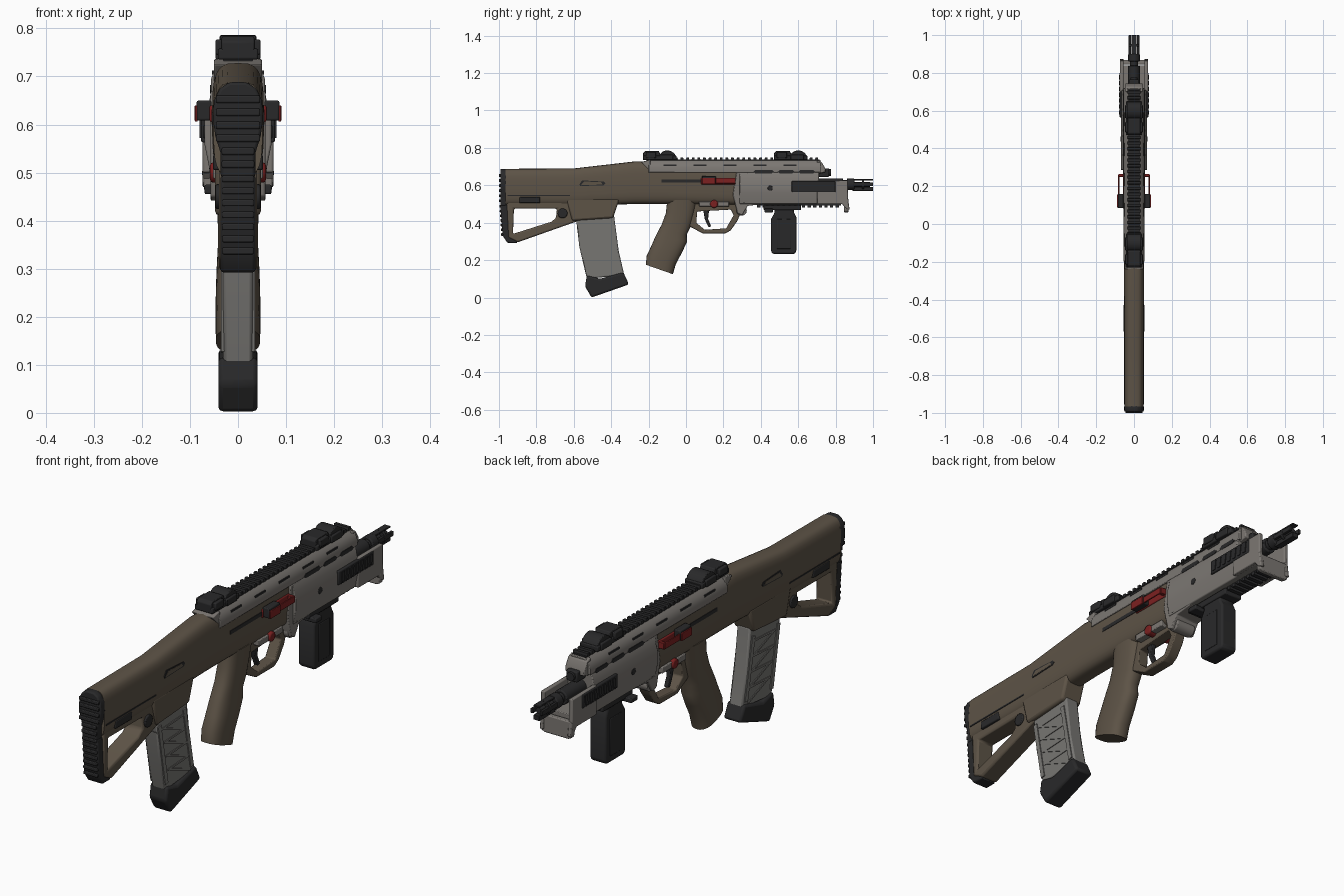
import bpy, bmesh, math
from mathutils import Vector

cube = bpy.data.objects.get("Cube")
if cube:
    bpy.data.objects.remove(cube, do_unlink=True)


def material(name, r, g, b):
    m = bpy.data.materials.new(name)
    m.use_nodes = True
    m.diffuse_color = (r, g, b, 1)
    m.node_tree.nodes["Principled BSDF"].inputs["Base Color"].default_value = (r, g, b, 1)
    return m


BROWN = material("earth brown", .11, .087, .062)
GREY = material("warm grey", .2, .185, .17)
MAG = material("smoke grey", .185, .18, .17)
BLACK = material("matte black", .022, .022, .023)
RED = material("dark red", .2, .015, .015)


def finish(name, bm, mat, bevel=0, segments=2):
    bmesh.ops.recalc_face_normals(bm, faces=bm.faces)
    mesh = bpy.data.meshes.new(name)
    bm.to_mesh(mesh)
    bm.free()
    mesh.materials.append(mat)
    ob = bpy.data.objects.new(name, mesh)
    bpy.context.collection.objects.link(ob)
    if bevel:
        mod = ob.modifiers.new("Bevel", "BEVEL")
        mod.width, mod.segments, mod.limit_method = bevel, segments, "ANGLE"
    bpy.ops.object.select_all(action="DESELECT")
    ob.select_set(True)
    bpy.context.view_layer.objects.active = ob
    bpy.ops.object.shade_smooth_by_angle(angle=math.radians(35))
    return ob


def extrude(bm, loops, shift):
    # fill outline and holes, then push the face along a direction
    edges = []
    for loop in loops:
        vs = [bm.verts.new(p) for p in loop]
        edges += [bm.edges.new((a, b)) for a, b in zip(vs, vs[1:] + vs[:1])]
    if len(loops) == 1:
        bm.faces.new(list(bm.verts))
    else:
        bmesh.ops.triangle_fill(bm, edges=edges, use_beauty=True, normal=shift)
    res = bmesh.ops.extrude_face_region(bm, geom=list(bm.faces))
    bmesh.ops.translate(bm, vec=shift, verts=[v for v in res["geom"] if isinstance(v, bmesh.types.BMVert)])


def prism(name, outline, x0, x1, mat, bevel=0, hole=None, segments=2):
    """Side outline (y, z) spread across x."""
    bm = bmesh.new()
    loops = [[(x0, y, z) for y, z in lp] for lp in ([outline, hole] if hole else [outline])]
    extrude(bm, loops, Vector((x1 - x0, 0, 0)))
    return finish(name, bm, mat, bevel, segments)


def slab(name, outline, half, mat, bevel=0, hole=None, segments=2):
    return prism(name, outline, -half, half, mat, bevel, hole, segments)


def bar(name, half_profile, y0, y1, mat, bevel=0):
    """Right half of a cross-section (x, z), mirrored and run along y."""
    pts = list(half_profile) + [(-x, z) for x, z in reversed(half_profile)]
    bm = bmesh.new()
    extrude(bm, [[(x, y0, z) for x, z in pts]], Vector((0, y1 - y0, 0)))
    return finish(name, bm, mat, bevel)


def rect(y0, y1, z0, z1):
    return [(y0, z0), (y1, z0), (y1, z1), (y0, z1)]


def pair(name, outline, x0, x1, mat, bevel=0):
    for side, s in (("left", 1), ("right", -1)):
        prism(side + "_" + name, outline, s * x0, s * x1, mat, bevel)


def disc(y, z, r, n=24, a0=0, a1=360):
    steps = n if a1 - a0 == 360 else n + 1
    return [(y + r * math.cos(math.radians(a0 + (a1 - a0) * i / n)),
             z + r * math.sin(math.radians(a0 + (a1 - a0) * i / n))) for i in range(steps)]


def loft(name, rings, mat, power=3.5, upright=False, n=28):
    """Rounded rings (position, low, high, half width, tilt), along y or z."""
    bm = bmesh.new()
    loops = []
    for pos, lo, hi, wide, tilt in rings:
        ring = []
        for i in range(n):
            c, s = math.cos(math.tau * i / n), math.sin(math.tau * i / n)
            x = wide * math.copysign(abs(c) ** (2 / power), c)
            t = (hi - lo) / 2 * math.copysign(abs(s) ** (2 / power), s)
            a, b = (lo + hi) / 2 + t, pos + tilt * t
            ring.append(bm.verts.new((x, a, b) if upright else (x, b, a)))
        loops.append(ring)
    for p, q in zip(loops, loops[1:]):
        for i in range(n):
            bm.faces.new((p[i], p[(i + 1) % n], q[(i + 1) % n], q[i]))
    bm.faces.new(loops[0])
    bm.faces.new(loops[-1])
    return finish(name, bm, mat)


def rod(name, y0, y1, z, r, mat, n=20, bevel=0):
    bm = bmesh.new()
    extrude(bm, [[(x, y0, c) for x, c in disc(0, z, r, n)]], Vector((0, y1 - y0, 0)))
    return finish(name, bm, mat, bevel)


def strip(name, a, b, width, half, mat):
    a, b = Vector(a), Vector(b)
    d = (b - a).normalized() * width / 2
    side = Vector((-d.y, d.x))
    return slab(name, [a + side, b + side, b - side, a - side], half, mat)


# Stock and receiver shell
loft("receiver_shell", [(-.965, .49, .688, .051, 0), (-.6, .49, .69, .052, 0), (-.27, .5, .728, .054, 0),
                        (-.1, .5, .722, .054, 0), (.285, .495, .7, .054, 0)], BROWN)
slab("stock_frame", [(-.96, .53), (-.6, .53), (-.575, .41), (-.9, .295), (-.95, .32)], .04, BROWN, .008,
     [(-.92, .475), (-.925, .34), (-.72, .405), (-.695, .425), (-.69, .475)])
slab("magazine_well", [(-.64, .53), (-.61, .41), (-.39, .425), (-.355, .53)], .048, BROWN, .01)
slab("stock_seam", rect(-.955, -.62, .543, .549), .0525, BLACK)
slab("cheek_panel", rect(-.89, -.78, .505, .538), .0515, BLACK, .004)
slab("stock_latch", disc(-.66, .45, .026), .047, BLACK, .004)
slab("ejection_port", [(-.57, .605), (-.555, .626), (-.44, .62), (-.43, .61), (-.44, .6), (-.565, .596)], .0545, BLACK)
slab("ejection_cover", [(-.56, .605), (-.545, .62), (-.455, .617), (-.445, .604), (-.56, .6)], .0555, BROWN)

# Butt pad with ridges
bar("butt_pad", [(.018, .688), (.038, .675), (.05, .65), (.052, .61), (.047, .575), (.036, .54), (.036, .49)],
    -.993, -.96, BLACK, .006)
slab("butt_pad_lower", [(-.993, .495), (-.955, .495), (-.945, .35), (-.925, .335), (-.9, .292), (-.955, .292),
                        (-.98, .33)], .036, BLACK, .006)
for i in range(6):
    z = .51 + i * .027
    w = .034 if z < .56 else .046
    slab("butt_ridge", rect(-1, -.985, z, z + .015), w, BLACK, .003)
for i in range(7):
    z = .33 + i * .025
    y = -.984 - i * .0016
    slab("lower_ridge", rect(y - .004, y + .02, z, z + .014), .033, BLACK, .003)

# Magazine
slab("magazine", [(-.59, .44), (-.57, .27), (-.53, .1), (-.33, .12), (-.36, .25), (-.385, .44)], .031, MAG, .007)
strip("rear_magazine_rib", (-.572, .39), (-.525, .13), .02, .035, MAG)
strip("front_magazine_rib", (-.405, .4), (-.355, .14), .02, .035, MAG)
for i in range(4):
    z = .37 - i * .062
    y = -.555 + i * .013
    strip("magazine_cross_rib", (y, z), (y + .145, z + .008), .008, .034, MAG)
    strip("magazine_diagonal", (y + .01, z), (y + .15, z - .055), .008, .034, MAG)
    strip("magazine_grip_step", (y - .022, z), (y - .006, z - .03), .014, .026, MAG)
slab("magazine_base", [(-.54, .06), (-.53, .118), (-.46, .1), (-.335, .135), (-.305, .07), (-.505, 0)],
     .041, BLACK, .01)

# Pistol grip, trigger and guard
loft("pistol_grip", [(.15, -.215, -.07, .046, -.35), (.2, -.21, -.055, .047, -.3), (.26, -.185, -.02, .046, -.2),
                     (.31, -.165, .005, .044, -.15), (.345, -.15, .004, .042, -.1), (.39, -.13, .03, .042, 0),
                     (.45, -.108, .045, .044, 0), (.52, -.1, .06, .048, 0)], BROWN, 2.6, True)
slab("trigger_guard", [(-.02, .52), (.28, .52), (.295, .46), (.275, .41), (.24, .36), (.21, .342), (.09, .342),
                       (.02, .38)], .024, BROWN, .004,
     [(.06, .46), (.24, .47), (.255, .44), (.215, .37), (.1, .362), (.055, .4)])
slab("trigger", [(.09, .48), (.125, .48), (.118, .42), (.135, .38), (.12, .376), (.1, .42)], .01, BLACK, .003)
slab("selector_plate", rect(.07, .23, .487, .513), .0515, GREY, .003)
slab("selector_button", disc(.15, .5, .021, 20), .058, RED, .006)

# Grey upper cover and handguard
bar("upper_cover", [(.028, .735), (.046, .72), (.056, .695), (.056, .668)], -.2, .72, GREY, .003)
slab("cover_tail", [(-.24, .725), (-.19, .737), (-.19, .675)], .05, GREY, .003)
bar("handguard", [(.045, .68), (.057, .665), (.062, .635), (.07, .61), (.07, .56), (.058, .5)], .285, .71, GREY, .004)
slab("cover_nose", [(.7, .735), (.725, .725), (.745, .69), (.745, .67), (.7, .66)], .045, GREY, .004)
slab("handguard_rear", [(.27, .67), (.33, .67), (.42, .5), (.33, .49), (.3, .44), (.275, .45), (.25, .55)],
     .057, GREY, .004)
slab("guard_boss", disc(.297, .465, .028), .045, GREY, .004)
for y, z in ((.31, .585), (.31, .52), (.45, .585)):
    slab("pin", disc(y, z, .014, 16), .0715 if y > .4 else .06, BLACK, .002)
bar("handguard_floor", [(.066, .545), (.07, .535), (.06, .5)], .7, .84, GREY, .003)
pair("front_wall", [(.7, .625), (.865, .625), (.865, .54), (.875, .468), (.855, .475), (.835, .5), (.7, .5)],
     .056, .074, GREY, .004)
bar("hand_stop", [(.07, .53), (.075, .5), (.07, .462), (.055, .455)], .845, .868, GREY, .004)

# Black side panels and vent slots
pair("side_panel", rect(.565, .8, .563, .622), .06, .077, BLACK, .004)
for i in range(7):
    y = .58 + i * .031
    pair("panel_rib", [(y, .572), (y + .016, .572), (y + .022, .613), (y + .006, .613)], .07, .08, BLACK)
for y0, y1 in ((.36, .46), (.49, .57), (.6, .68)):
    pair("vent_slot", [(y0, .672), (y0 + .012, .682), (y1, .682), (y1 + .01, .672), (y1, .664), (y0 + .01, .664)],
         .05, .0585, BLACK)
for i in range(5):
    y = -.12 + i * .16
    pair("cover_notch", rect(y, y + .07, .704, .712), .04, .054, BLACK)

# Top and bottom accessory rails
slab("top_rail", rect(-.21, .715, .725, .738), .03, BLACK)
for i in range(31):
    y = -.21 + i * .03
    slab("rail_tooth", [(y, .735), (y + .017, .735), (y + .015, .749), (y + .002, .749)], .034, BLACK)
slab("bottom_rail", rect(.38, .83, .493, .505), .03, BLACK)
for i in range(15):
    y = .38 + i * .03
    slab("bottom_rail_tooth", rect(y, y + .017, .482, .497), .035, BLACK)

# Folding sights
for name, y, s in (("rear", -.23, 1), ("front", .47, 1)):
    slab(name + "_sight_base", rect(y, y + .18, .735, .758), .042, BLACK, .004)
    slab(name + "_sight_block", [(y, .75), (y, .772), (y + .012, .783), (y + .085, .783), (y + .1, .75)],
         .034, BLACK, .003)
    pair(name + "_sight_ear", rect(y + .015, y + .07, .745, .777), .03, .047, BLACK, .004)
    slab(name + "_sight_hood", disc(y + .13, .736, .05, 14, 0, 180), .038, BLACK, .003)
    slab(name + "_sight_clamp", rect(y + .09, y + .16, .735, .765), .047, BLACK, .004)

# Charging handles
slab("charging_slot", rect(-.13, .09, .615, .631), .0555, BLACK)
pair("handle_plate", rect(.08, .265, .605, .64), .045, .059, RED, .004)
pair("handle_knob", rect(.085, .16, .608, .65), .055, .086, BLACK, .004)
pair("handle_face", rect(.088, .157, .606, .64), .084, .09, RED, .002)
pair("handle_arm", rect(.155, .262, .61, .637), .078, .084, RED, .002)
pair("handle_hinge", rect(.25, .265, .61, .637), .055, .08, RED, .002)

# Vertical foregrip
slab("foregrip", [(.455, .245), (.455, .42), (.475, .455), (.465, .495), (.585, .495), (.575, .46), (.59, .43),
                  (.59, .245), (.58, .233), (.465, .233)], .037, BLACK, .012)
slab("foregrip_inset", rect(.485, .56, .26, .42), .039, BLACK, .003)
slab("foregrip_mount", rect(.415, .615, .468, .495), .042, BLACK, .004)
slab("mount_clamp", rect(.42, .465, .455, .475), .07, BLACK, .004)

# Gas block, barrel and muzzle
slab("gas_block", rect(.7, .765, .645, .69), .026, BLACK, .005)
rod("gas_plug", .74, .775, .668, .018, BLACK)
rod("barrel", .6, .9, .605, .022, BLACK)
rod("barrel_collar", .7, .84, .605, .032, BLACK, 20, .004)
rod("muzzle_base", .86, .9, .605, .031, BLACK, 20, .004)
rod("muzzle_core", .89, .985, .605, .013, BLACK, 16)
rod("muzzle_band", .94, .953, .605, .029, BLACK)
for s in (-1, 1):
    slab("muzzle_prong", rect(.89, 1, .605 + s * .028 - .007, .605 + s * .021 + .007), .014, BLACK, .002)
pair("muzzle_side_prong", rect(.89, 1, .595, .615), .016, .028, BLACK, .002)
